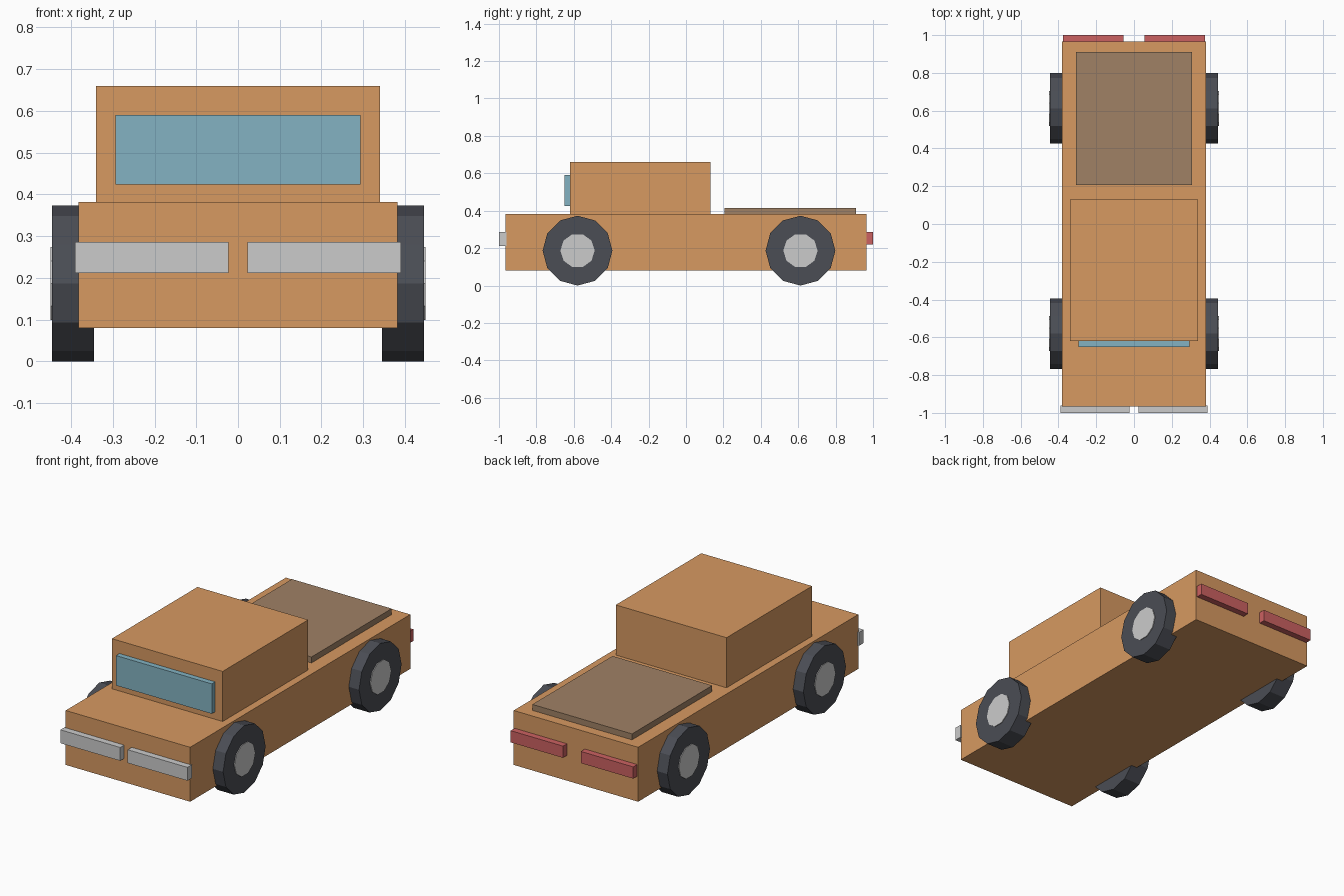
import bpy
import bmesh
from math import pi
from mathutils import Matrix

if "Cube" in bpy.data.objects:
    bpy.data.objects.remove(bpy.data.objects["Cube"])


def material(name, rgb):
    m = bpy.data.materials.new(name)
    m.diffuse_color = (*rgb, 1)
    m.use_nodes = True
    m.node_tree.nodes["Principled BSDF"].inputs["Base Color"].default_value = m.diffuse_color
    return m


orange = material("orange_paint", (0.68, 0.32, 0.12))
brown = material("brown_cover", (0.35, 0.22, 0.13))
blue = material("blue_glass", (0.23, 0.45, 0.54))
red = material("red_lens", (0.60, 0.12, 0.12))
dark = material("dark_rubber", (0.07, 0.075, 0.09))


def finish(name, bm, mat):
    me = bpy.data.meshes.new(name)
    bm.to_mesh(me)
    bm.free()
    ob = bpy.data.objects.new(name, me)
    bpy.context.collection.objects.link(ob)
    if mat:
        me.materials.append(mat)
    return ob


def box(name, x, y, z, mat=None):
    """Box from (min, max) ranges on each axis."""
    bm = bmesh.new()
    size = [r[1] - r[0] for r in (x, y, z)]
    mid = [(r[0] + r[1]) / 2 for r in (x, y, z)]
    bmesh.ops.create_cube(bm, size=1, matrix=Matrix.Translation(mid) @ Matrix.Diagonal((*size, 1)))
    return finish(name, bm, mat)


def disc(name, sides, radius, x, y, z, mat=None):
    """Low-poly cylinder along x, with a corner pointing along y."""
    bm = bmesh.new()
    place = (Matrix.Translation((sum(x) / 2, y, z)) @ Matrix.Rotation(pi / 2, 4, 'Y')
             @ Matrix.Rotation(pi / 2, 4, 'Z'))
    bmesh.ops.create_cone(bm, cap_ends=True, segments=sides, radius1=radius, radius2=radius,
                          depth=abs(x[1] - x[0]), matrix=place)
    # put a corner of the polygon on the y axis whatever the primitive's start angle
    v = max(bm.verts, key=lambda p: p.co.y)
    from_axis = (v.co.yz - Matrix.Translation((0, y, z)).translation.yz)
    angle = -from_axis.angle_signed(type(from_axis)((1, 0)))
    bmesh.ops.rotate(bm, verts=bm.verts, cent=(0, y, z), matrix=Matrix.Rotation(-angle if abs(angle) < 1e-4 else angle, 3, 'X'))
    return finish(name, bm, mat)


# Body, cabin, windscreen and bed cover
box("body", (-0.382, 0.382), (-0.965, 0.965), (0.08, 0.382), orange)
box("cabin", (-0.34, 0.34), (-0.62, 0.13), (0.382, 0.66), orange)
box("windscreen", (-0.294, 0.294), (-0.65, -0.62), (0.424, 0.59), blue)
box("bed_cover", (-0.306, 0.306), (0.207, 0.91), (0.382, 0.415), brown)

# Lights and wheels on both sides
for side, s in (("left", -1), ("right", 1)):
    def span(a, b):
        return tuple(sorted((s * a, s * b)))

    box(f"headlight_{side}", span(0.023, 0.39), (-1.0, -0.96), (0.212, 0.286))
    box(f"tail_light_{side}", span(0.055, 0.376), (0.965, 1.0), (0.22, 0.285), red)
    for end, y in (("front", -0.58), ("rear", 0.612)):
        disc(f"{end}_tyre_{side}", 12, 0.1865, span(0.345, 0.445), y, 0.1865, dark)
        disc(f"{end}_hub_{side}", 10, 0.092, span(0.40, 0.449), y, 0.1865)
